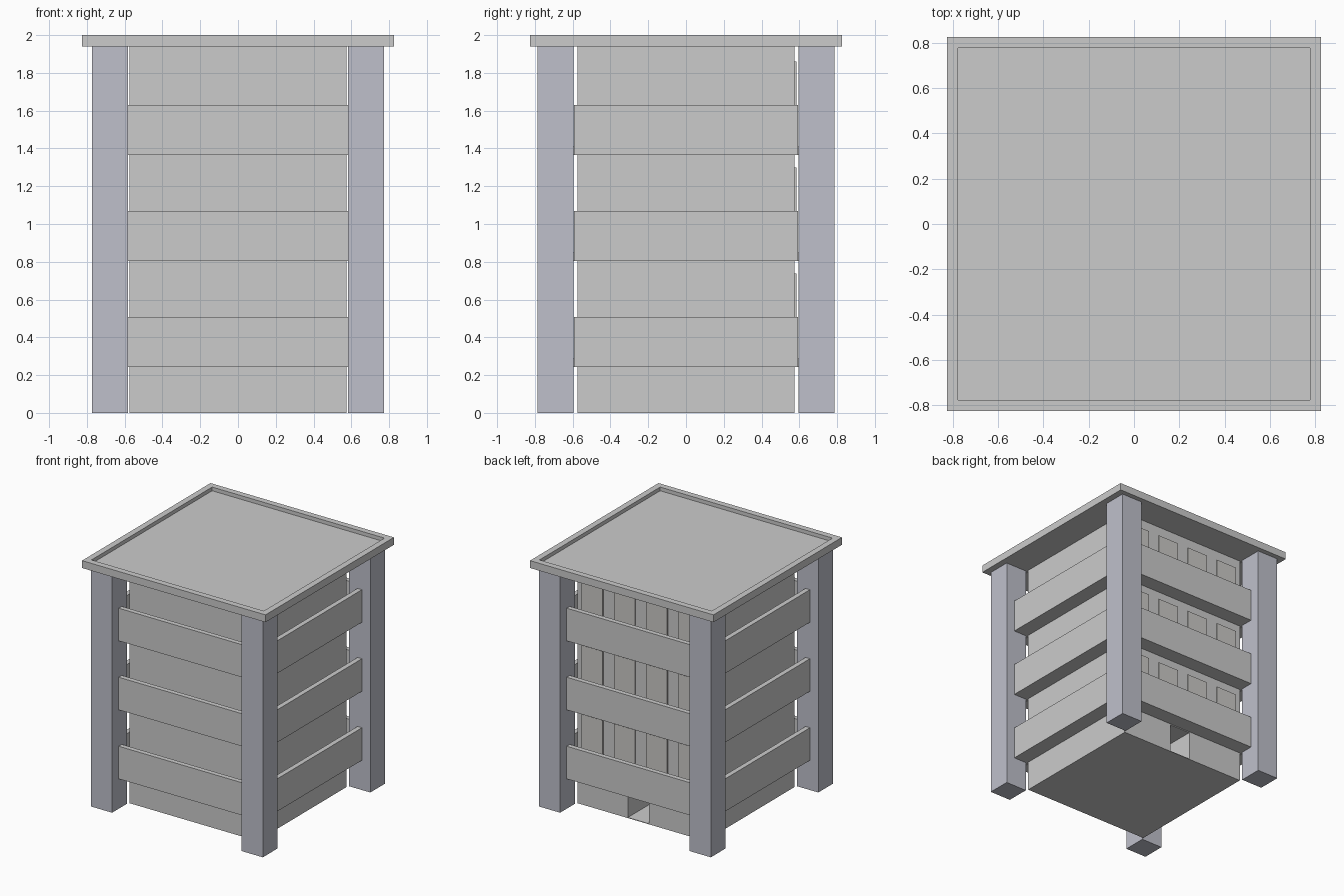
import bpy, bmesh
from math import pi
from mathutils import Matrix

if "Cube" in bpy.data.objects:
    bpy.data.objects.remove(bpy.data.objects["Cube"])


def material(name, color):
    m = bpy.data.materials.new(name)
    m.diffuse_color = (*color, 1)
    m.use_nodes = True
    m.node_tree.nodes["Principled BSDF"].inputs["Base Color"].default_value = m.diffuse_color
    return m


def finish(name, bm, mat=None):
    bmesh.ops.recalc_face_normals(bm, faces=bm.faces)
    me = bpy.data.meshes.new(name)
    bm.to_mesh(me)
    bm.free()
    ob = bpy.data.objects.new(name, me)
    bpy.context.collection.objects.link(ob)
    if mat:
        me.materials.append(mat)
    return ob


def box(name, x, y, z, mat=None):
    bm = bmesh.new()
    bmesh.ops.create_cube(bm, size=1)
    for v in bm.verts:
        for i, (a, b) in enumerate((x, y, z)):
            v.co[i] = (a + b) / 2 + v.co[i] * (b - a)
    return finish(name, bm, mat)


def balcony(name, half, z, turn):
    # L profile (outward, up) extruded along x, then turned to its side
    prof = [(0.57, 0), (0.70, 0), (0.70, 0.265), (0.66, 0.265), (0.66, 0.045), (0.57, 0.045)]
    bm = bmesh.new()
    face = bm.faces.new([bm.verts.new((-half, -o, z + u)) for o, u in prof])
    ext = bmesh.ops.extrude_face_region(bm, geom=[face])["geom"]
    verts = [g for g in ext if isinstance(g, bmesh.types.BMVert)]
    bmesh.ops.translate(bm, verts=verts, vec=(2 * half, 0, 0))
    bm.transform(Matrix.Rotation(turn, 4, 'Z'))
    return finish(name, bm)


def cut(ob, cutter):
    # Boolean difference, applied
    mod = ob.modifiers.new("cut", 'BOOLEAN')
    mod.operation, mod.solver, mod.object = 'DIFFERENCE', 'EXACT', cutter
    dg = bpy.context.evaluated_depsgraph_get()
    me = bpy.data.meshes.new_from_object(ob.evaluated_get(dg))
    ob.modifiers.clear()
    ob.data = me
    bpy.data.objects.remove(cutter)


pillar_mat = material("pillar_blue_grey", (0.52, 0.53, 0.60))
window_mat = material("window_warm_grey", (0.60, 0.59, 0.57))

# Main block with the entrance recess at the back
core = box("main_block", (-0.575, 0.575), (-0.575, 0.575), (0, 1.945))
entrance = box("entrance_cutter", (-0.07, 0.12), (0.27, 0.70), (0.005, 0.235))
entrance.hide_render = True
cut(core, entrance)

# Roof tray with a raised rim
roof = box("roof", (-0.825, 0.825), (-0.825, 0.825), (1.94, 2.0))
recess = box("roof_cutter", (-0.775, 0.775), (-0.775, 0.775), (1.97, 2.1))
recess.hide_render = True
cut(roof, recess)

# Corner pillars
for sx in (-1, 1):
    for sy in (-1, 1):
        box(f"{'back' if sy > 0 else 'front'}_{'right' if sx > 0 else 'left'}_pillar",
            sorted((sx * 0.583, sx * 0.773)), sorted((sy * 0.595, sy * 0.785)),
            (0, 1.945), pillar_mat)

# Balconies on every side and balcony doors at the back, floor by floor
for floor in range(3):
    z = 0.243 + 0.561 * floor
    for k, side in enumerate(("front", "right", "back", "left")):
        balcony(f"{side}_balcony_{floor + 1}", 0.585 if k % 2 == 0 else 0.592, z, k * pi / 2)
    for i in range(4):
        cx = (i - 1.5) * 0.29
        box(f"balcony_window_{floor + 1}_{i + 1}", (cx - 0.095, cx + 0.095),
            (0.57, 0.585), (z + 0.04, z + 0.495), window_mat)
